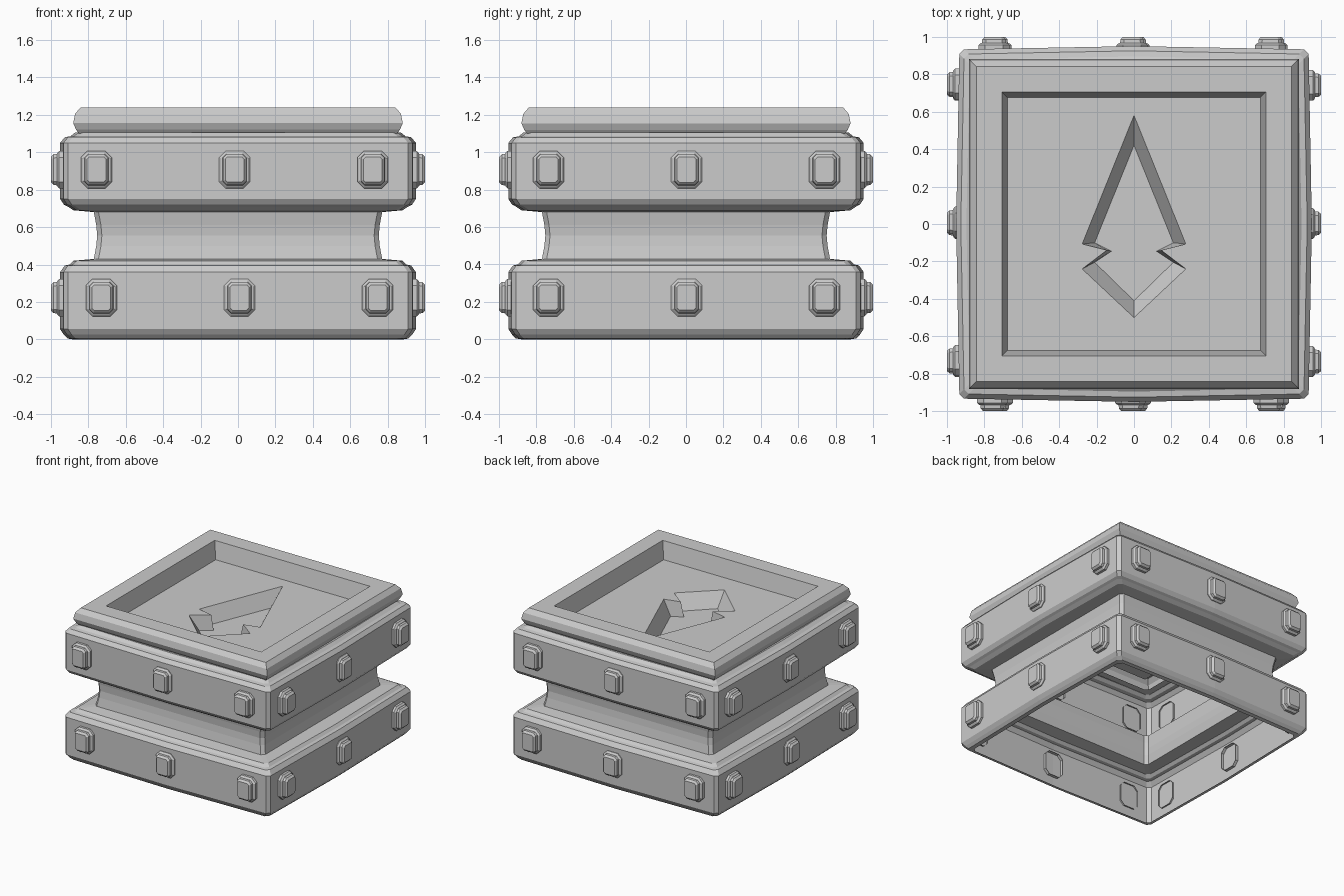
import bpy, bmesh, math
from mathutils import Matrix, Vector

if "Cube" in bpy.data.objects:
    bpy.data.objects.remove(bpy.data.objects["Cube"])


def finish(bm, name):
    bmesh.ops.recalc_face_normals(bm, faces=bm.faces[:])
    me = bpy.data.meshes.new(name)
    bm.to_mesh(me)
    bm.free()
    ob = bpy.data.objects.new(name, me)
    bpy.context.collection.objects.link(ob)
    return ob


def add_loop(bm, pts):
    return [bm.verts.new(p) for p in pts]


def bridge(bm, a, b):
    n = len(a)
    for i in range(n):
        bm.faces.new((a[i], a[(i + 1) % n], b[(i + 1) % n], b[i]))


def loft(bm, loops):
    rings = [add_loop(bm, l) for l in loops]
    for a, b in zip(rings, rings[1:]):
        bridge(bm, a, b)
    return rings


def square(h, z):
    return [(-h, -h, z), (h, -h, z), (h, h, z), (-h, h, z)]


def chamfered(h, z, c, bulge):
    # square with cut corners and a slightly bowed middle on each side
    pts = []
    for k in range(4):
        r = Matrix.Rotation(k * math.pi / 2, 3, 'Z')
        e = h - bulge
        for p in ((-e + c, -e, z), (0, -h, z), (e - c, -e, z)):
            pts.append(r @ Vector(p))
    return pts


# body shell: two blocks with a waisted neck, open underneath
block_low = [(.88, 0), (.91, .005), (.93, .025), (.95, .055), (.95, .36),
             (.925, .395), (.90, .40), (.88, .42), (.77, .43)]
neck = [(.757, .50), (.752, .555), (.757, .61)]
block_up = [(.77, .68), (.88, .69), (.91, .71), (.93, .72), (.95, .75),
            (.95, 1.05), (.925, 1.08), (.895, 1.085), (.87, 1.105), (.80, 1.105)]
bm = bmesh.new()
loft(bm, [chamfered(h, z, .025, .017 if h > .8 else 0)
          for h, z in block_low + neck + block_up])
finish(bm, "body_shell")

# top slab with framed recess and sunken arrow
FLOOR, DEPTH = 1.10, .12
slab = [(.85, 1.10), (.865, 1.12), (.88, 1.155), (.87, 1.205), (.84, 1.24),
        (.705, 1.24), (.675, FLOOR)]
rim_half = [(0, .58), (.277, -.107), (.145, -.14), (.277, -.24), (0, -.50)]
base_half = [(0, .42), (.21, -.10), (.12, -.145), (.21, -.205), (0, -.41)]


def arrow(half, z):
    left = [(-x, y) for x, y in half[-2:0:-1]]
    return [(x, y, z) for x, y in half + left]


bm = bmesh.new()
inner = loft(bm, [square(h, z) for h, z in slab])[-1]
rim, base = loft(bm, [arrow(rim_half, FLOOR), arrow(base_half, FLOOR - DEPTH)])
bm.faces.new(base)
edges = [bm.edges.get((l[i], l[(i + 1) % len(l)]))
         for l in (inner, rim) for i in range(len(l))]
bmesh.ops.triangle_fill(bm, use_beauty=True, edges=edges, normal=(0, 0, 1))
finish(bm, "top_slab")


def octagon(w, h, c, y):
    a, b = w / 2, h / 2
    return [(-a + c, y, -b), (a - c, y, -b), (a, y, -b + c), (a, y, b - c),
            (a - c, y, b), (-a + c, y, b), (-a, y, b - c), (-a, y, -b + c)]


# studs: stepped octagonal caps, three per side on each block
layers = [(.165, .20, .035, -.925), (.165, .20, .035, -.955), (.145, .18, .03, -.965),
          (.128, .168, .02, -.967), (.125, .165, .02, -.985), (.10, .135, .012, -1.0)]
for row, z, shifts in (("lower", .223, (.008, .003, 0, -.003)),
                       ("upper", .907, (-.018, .003, .01, -.01))):
    for side, shift in enumerate(shifts):
        bm = bmesh.new()
        for x in (-.738, 0, .738):
            m = Matrix.Rotation(side * math.pi / 2, 4, 'Z') @ Matrix.Translation((x + shift, 0, z))
            rings = loft(bm, [[m @ Vector(p) for p in octagon(*l)] for l in layers])
            bm.faces.new(rings[-1])
        finish(bm, f"{row}_studs_{('front', 'right', 'back', 'left')[side]}")
